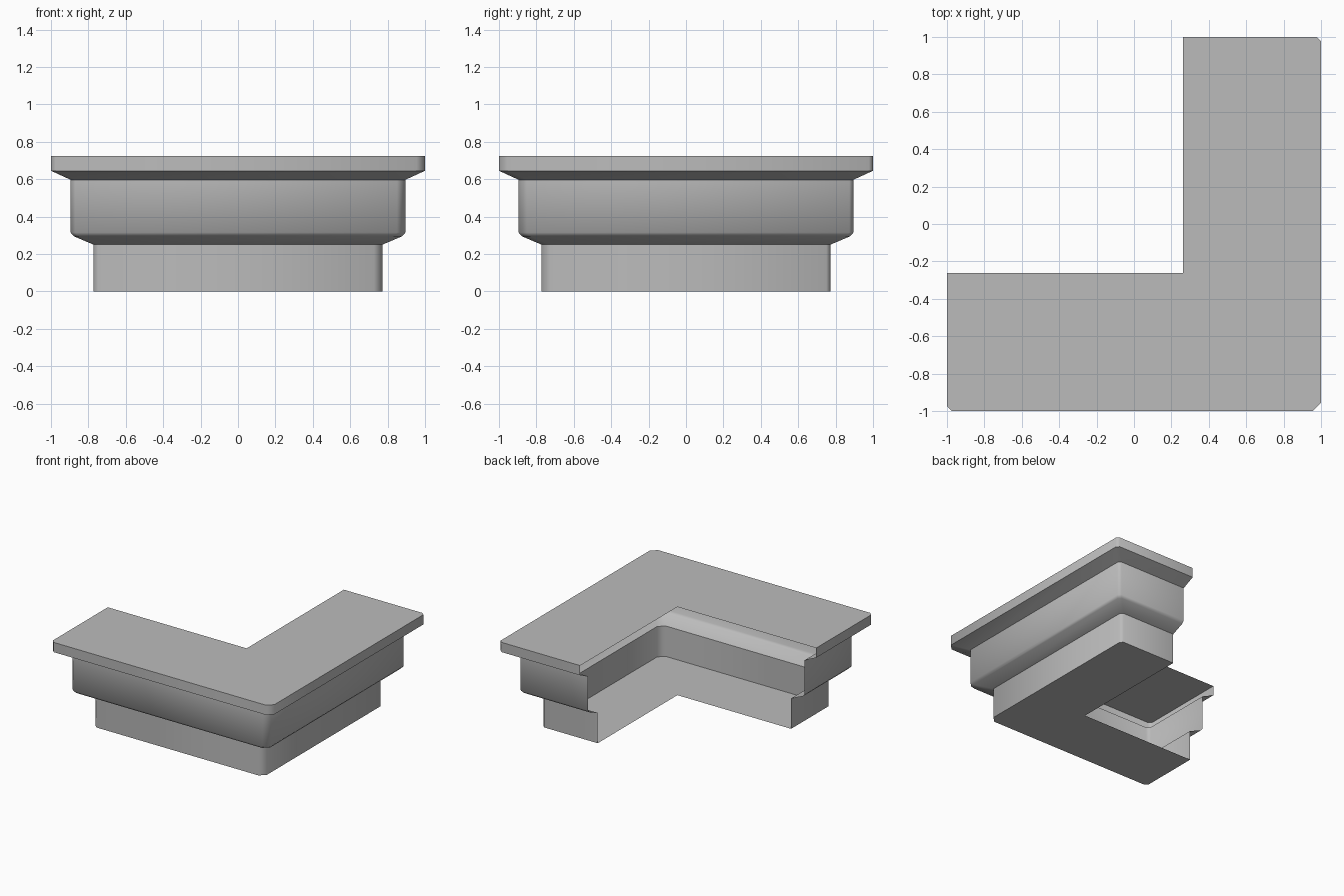
import bpy
import bmesh
import math

cube = bpy.data.objects.get("Cube")
if cube:
    bpy.data.objects.remove(cube, do_unlink=True)

INNER = 0.262  # open inner edges of the L

# Wall section from top to floor: (distance from centre, height)
SECTION = [(1.0, 0.725), (1.0, 0.645), (0.895, 0.597), (0.895, 0.315),
           (0.878, 0.295), (0.772, 0.25), (0.772, 0.0)]


def outline(d):
    """Outer L path at distance d, with clipped corners."""
    end, mid, start = 0.022, 0.045, 0.025
    return [(INNER, d), (d - end, d), (d, d - end),
            (d, mid - d), (d - mid, -d),
            (start - d, -d), (-d, start - d), (-d, -INNER)]


grey = bpy.data.materials.new("plain grey")
grey.use_nodes = True
colour = (0.5, 0.5, 0.5, 1.0)
grey.diffuse_color = colour
grey.node_tree.nodes["Principled BSDF"].inputs["Base Color"].default_value = colour

# Stepped outer wall, left open along the inner edges
bm = bmesh.new()
rings = [[bm.verts.new((x, y, z)) for x, y in outline(d)] for d, z in SECTION]
for upper, lower in zip(rings, rings[1:]):
    for i in range(len(upper) - 1):
        bm.faces.new((upper[i], upper[i + 1], lower[i + 1], lower[i]))

# Flat L-shaped top and floor, each split at the inner corner
for ring, flip in ((rings[0], True), (rings[-1], False)):
    corner = bm.verts.new((INNER, -INNER, ring[0].co.z))
    loop = ring + [corner]
    bm.faces.new(loop[::-1] if flip else loop)

bm.normal_update()
top = max(bm.faces, key=lambda f: f.calc_center_median().z)
if top.normal.z < 0:
    bmesh.ops.reverse_faces(bm, faces=bm.faces[:])

mesh = bpy.data.meshes.new("corner_cornice")
bm.to_mesh(mesh)
bm.free()
mesh.materials.append(grey)
cornice = bpy.data.objects.new("corner_cornice", mesh)
bpy.context.collection.objects.link(cornice)

# Soft clipped corners and lower curve, crisp ledges
bpy.context.view_layer.objects.active = cornice
cornice.select_set(True)
bpy.ops.object.shade_smooth_by_angle(angle=math.radians(50))
